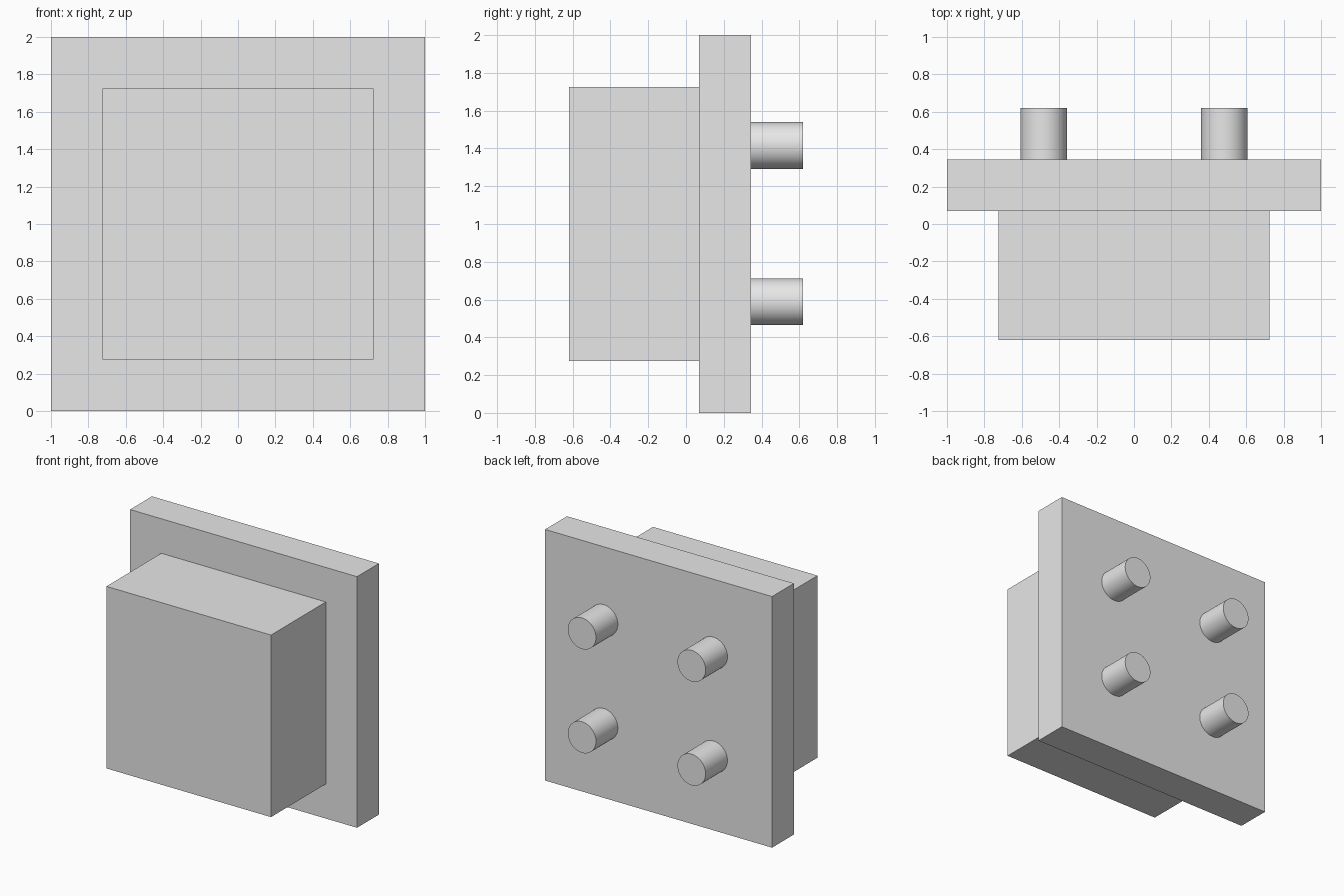
import bpy
import math

cube = bpy.data.objects.get("Cube")
if cube:
    bpy.data.objects.remove(cube, do_unlink=True)

grey = bpy.data.materials.new("light_grey")
grey.use_nodes = True
grey.diffuse_color = (0.8, 0.8, 0.8, 1)
grey.node_tree.nodes["Principled BSDF"].inputs["Base Color"].default_value = (0.8, 0.8, 0.8, 1)

FRONT, PLATE_FRONT, PLATE_BACK, BACK = -0.62, 0.07, 0.345, 0.62


def finish(name):
    obj = bpy.context.object
    obj.name = name
    obj.data.materials.append(grey)
    return obj


def square_block(name, width, y0, y1):
    """Square slab centred on the model, spanning y0 to y1."""
    bpy.ops.mesh.primitive_cube_add(size=1, location=(0, (y0 + y1) / 2, 1))
    obj = finish(name)
    obj.scale = (width, y1 - y0, width)
    bpy.ops.object.transform_apply(location=False, rotation=False, scale=True)


# Front block and wide mounting plate
square_block("front_block", 1.45, FRONT, PLATE_FRONT)
square_block("back_plate", 2, PLATE_FRONT, PLATE_BACK)

# Four round pegs on the back
for side, x in (("left", 0.483), ("right", -0.483)):
    for level, z in (("upper", 1.415), ("lower", 0.588)):
        bpy.ops.mesh.primitive_cylinder_add(
            vertices=48, radius=0.124, depth=BACK - PLATE_BACK,
            location=(x, (BACK + PLATE_BACK) / 2, z),
            rotation=(math.pi / 2, 0, 0))
        finish(f"{level}_{side}_peg")
        bpy.ops.object.shade_smooth_by_angle(angle=math.radians(30))
